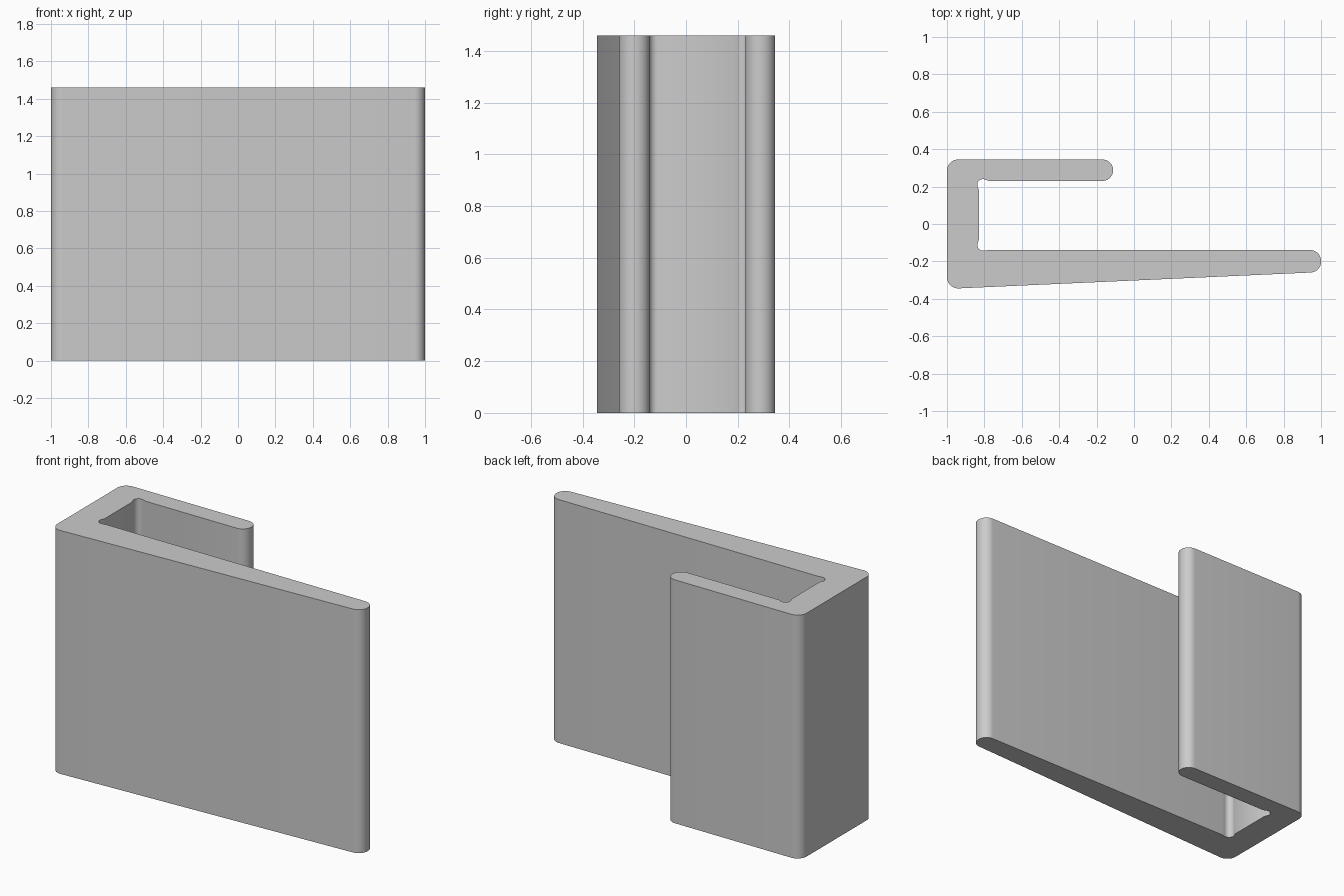
import bpy, bmesh, math
from mathutils import Vector

cube = bpy.data.objects.get("Cube")
if cube:
    bpy.data.objects.remove(cube, do_unlink=True)

HEIGHT = 1.46


def arc(centre, radius, start, end, steps=12):
    """Points on a circular arc, angles in radians."""
    angles = [start + (end - start) * i / steps for i in range(steps + 1)]
    return [Vector(centre) + radius * Vector((math.cos(a), math.sin(a))) for a in angles]


def fillet(before, corner, after, radius):
    """Replace a convex corner of a counter-clockwise outline by a tangent arc."""
    p = Vector(corner)
    d1 = (Vector(before) - p).normalized()
    d2 = (Vector(after) - p).normalized()
    half = math.acos(d1.dot(d2)) / 2
    centre = p + (d1 + d2).normalized() * radius / math.sin(half)
    start = math.atan2(-d1.y, -d1.x) - math.pi / 2
    return arc(centre, radius, start, start + math.pi - 2 * half)


def relief(centre, start, end):
    """Small rounded hollow in an inner corner, angles in degrees."""
    return arc(centre, 0.031, math.radians(start), math.radians(end))


# Outer corners: tapered long arm, back wall, short arm
front_left, front_tip, inner_tip = (-1, -0.347), (1, -0.257), (1, -0.139)
short_inner, short_outer, back_left = (-0.112, 0.23), (-0.112, 0.345), (-1, 0.345)
wall_x = -0.828

outline = fillet(back_left, front_left, front_tip, 0.06)
outline += fillet(front_left, front_tip, inner_tip, 0.058)
outline += fillet(front_tip, inner_tip, (wall_x, -0.139), 0.058)

# Inner side of the hook, with a relief in each corner
outline.append(Vector((-0.775, -0.139)))
outline += relief((-0.807, -0.112), 285, 165)
outline.append(Vector((wall_x, -0.083)))
outline.append(Vector((wall_x, 0.18)))
outline += relief((-0.807, 0.209), 195, 75)
outline.append(Vector((-0.775, 0.23)))

outline += fillet((wall_x, 0.23), short_inner, short_outer, 0.057)
outline += fillet(short_inner, short_outer, back_left, 0.057)
outline += fillet(short_outer, back_left, front_left, 0.06)

# Extrude the outline into the clip
bm = bmesh.new()
base = bm.faces.new([bm.verts.new((p.x, p.y, 0)) for p in outline])
result = bmesh.ops.extrude_face_region(bm, geom=[base], use_keep_orig=True)
top = [v for v in result["geom"] if isinstance(v, bmesh.types.BMVert)]
bmesh.ops.translate(bm, verts=top, vec=(0, 0, HEIGHT))
bmesh.ops.recalc_face_normals(bm, faces=bm.faces)
mesh = bpy.data.meshes.new("hook_clip")
bm.to_mesh(mesh)
bm.free()

clip = bpy.data.objects.new("hook_clip", mesh)
bpy.context.collection.objects.link(clip)

# Plain grey material
grey = bpy.data.materials.new("light_grey")
grey.use_nodes = True
colour = (0.6, 0.6, 0.6, 1)
grey.diffuse_color = colour
grey.node_tree.nodes["Principled BSDF"].inputs["Base Color"].default_value = colour
mesh.materials.append(grey)

bpy.ops.object.select_all(action="DESELECT")
clip.select_set(True)
bpy.context.view_layer.objects.active = clip
bpy.ops.object.shade_smooth_by_angle(angle=math.radians(30))
